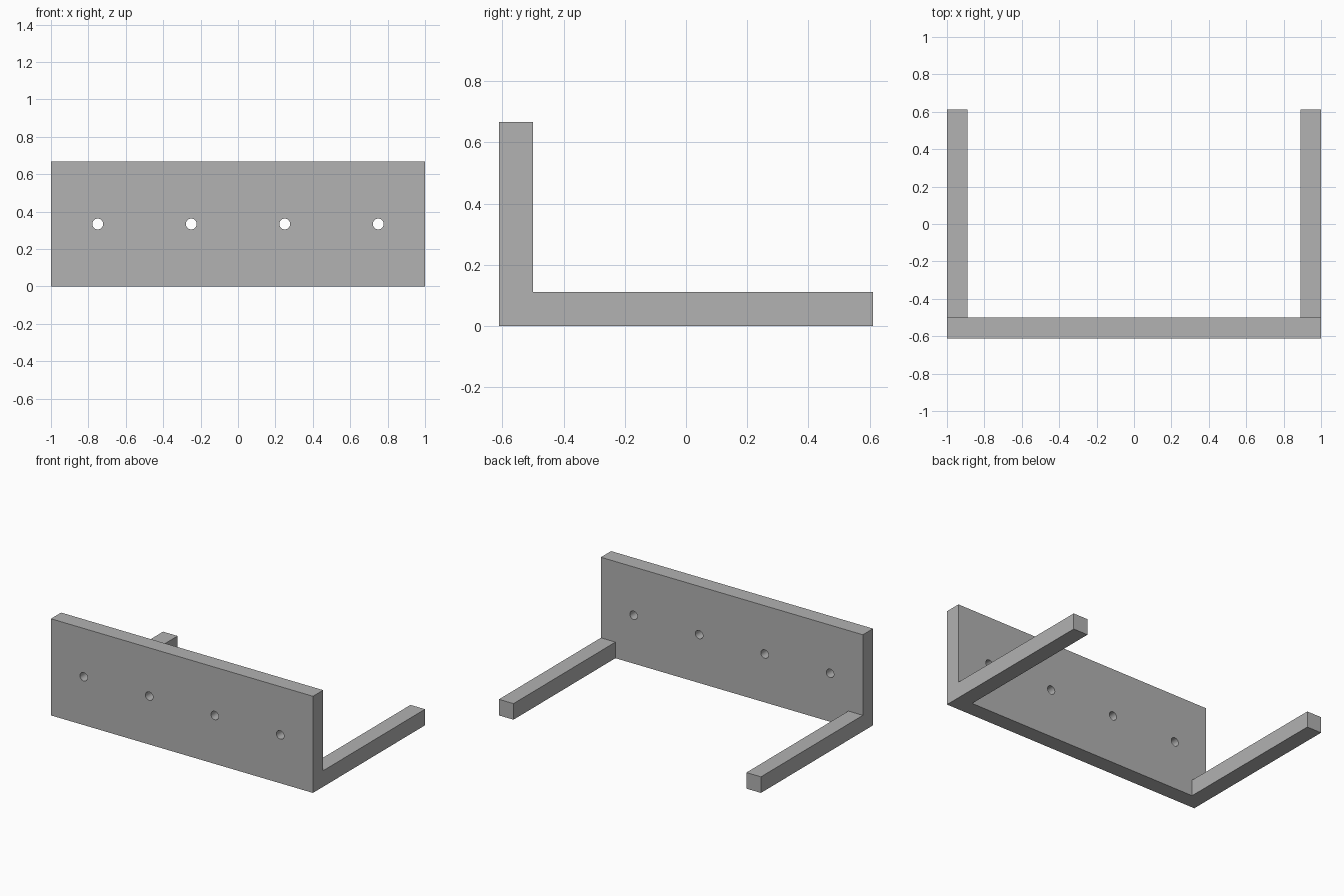
import bpy
import bmesh

WIDTH, DEPTH, HEIGHT = 2.0, 1.222, 0.667
THICK = 0.111
HOLE_RADIUS = 0.029

old = bpy.data.objects.get("Cube")
if old:
    bpy.data.objects.remove(old)

# Plain grey material
grey = bpy.data.materials.new("plain grey")
grey.use_nodes = True
colour = (0.445, 0.445, 0.445, 1)
grey.diffuse_color = colour
grey.node_tree.nodes["Principled BSDF"].inputs["Base Color"].default_value = colour


def extrude_profile(name, points, width):
    """Extrude a closed y-z profile along x, centred on x = 0."""
    bm = bmesh.new()
    face = bm.faces.new([bm.verts.new((-width / 2, y, z)) for y, z in points])
    result = bmesh.ops.extrude_face_region(bm, geom=[face])
    moved = [v for v in result["geom"] if isinstance(v, bmesh.types.BMVert)]
    bmesh.ops.translate(bm, verts=moved, vec=(width, 0, 0))
    bmesh.ops.recalc_face_normals(bm, faces=bm.faces)
    mesh = bpy.data.meshes.new(name)
    bm.to_mesh(mesh)
    bm.free()
    mesh.materials.append(grey)
    obj = bpy.data.objects.new(name, mesh)
    bpy.context.collection.objects.link(obj)
    return obj


def cut(target, cutter):
    """Subtract the cutter from the target and discard it."""
    mod = target.modifiers.new("cut", "BOOLEAN")
    mod.operation = "DIFFERENCE"
    mod.solver = "EXACT"
    mod.object = cutter
    bpy.context.view_layer.objects.active = target
    bpy.ops.object.modifier_apply(modifier=mod.name)
    bpy.data.objects.remove(cutter)


front, back = -DEPTH / 2, DEPTH / 2
inner = front + THICK

# L-shaped body: upright plate with a low foot behind it
bracket = extrude_profile("bracket", [
    (front, 0), (back, 0), (back, THICK),
    (inner, THICK), (inner, HEIGHT), (front, HEIGHT)], WIDTH)

# Opening between the two arms
cut(bracket, extrude_profile("arm_gap", [
    (inner, -0.1), (back + 0.1, -0.1),
    (back + 0.1, THICK + 0.1), (inner, THICK + 0.1)], WIDTH - 2 * THICK))

# Row of screw holes through the plate
for i in range(4):
    bpy.ops.mesh.primitive_cylinder_add(
        vertices=32, radius=HOLE_RADIUS, depth=THICK * 3,
        location=(-0.75 + 0.5 * i, front + THICK / 2, HEIGHT / 2),
        rotation=(1.570796, 0, 0))
    drill = bpy.context.object
    drill.data.materials.append(grey)
    cut(bracket, drill)

# Smooth hole walls, sharp corners
bpy.ops.object.select_all(action="DESELECT")
bracket.select_set(True)
bpy.context.view_layer.objects.active = bracket
bpy.ops.object.shade_smooth_by_angle(angle=0.52)
